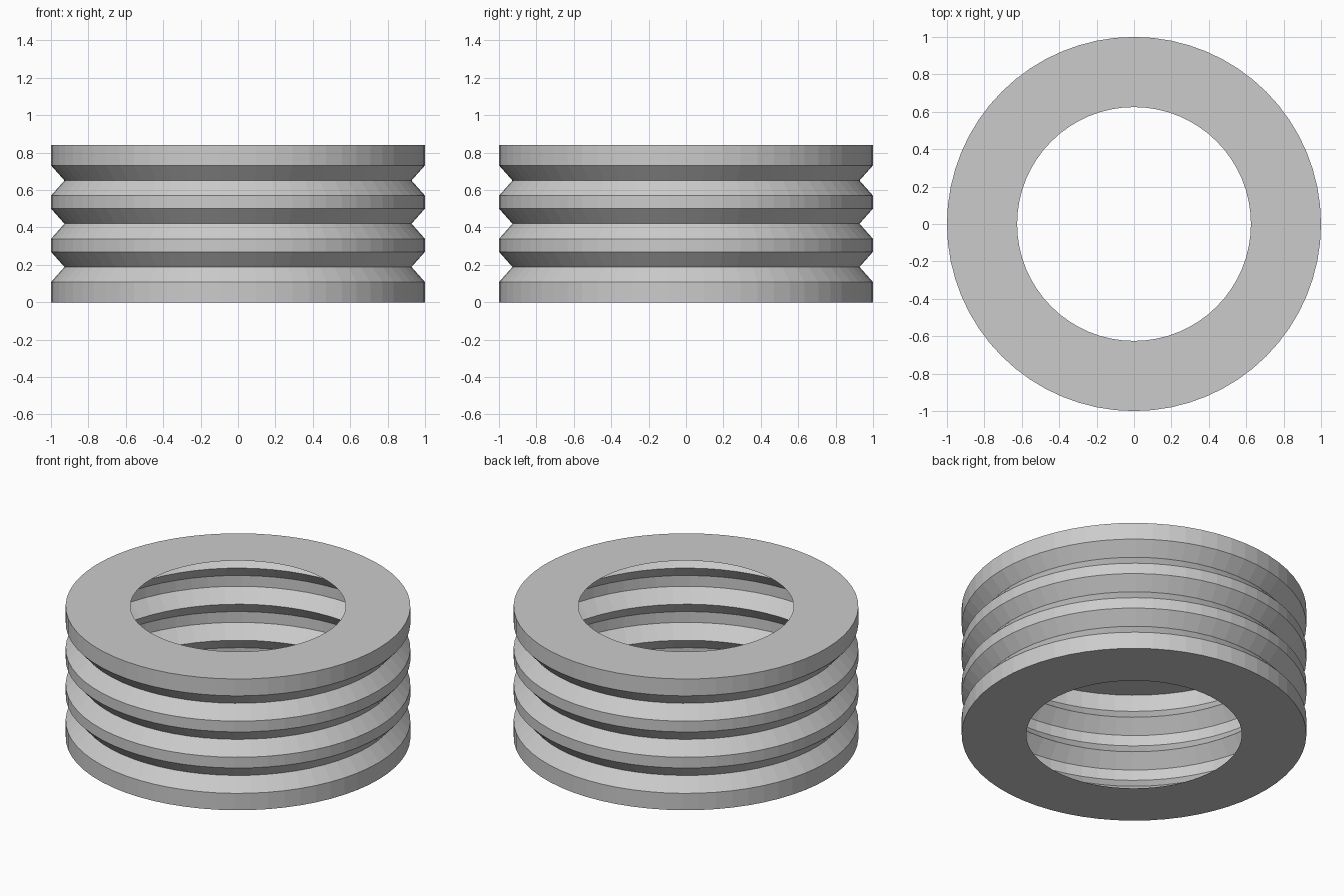
import bpy, bmesh, math
from mathutils import Vector

cube = bpy.data.objects.get("Cube")
if cube:
    bpy.data.objects.remove(cube, do_unlink=True)

SEGMENTS = 64
HEIGHT = 0.84
R_OUT, R_GROOVE, R_HOLE = 1.0, 0.928, 0.625
PITCH, HALF_GROOVE = 0.231, 0.081

# one plain grey material
grey = bpy.data.materials.new("light_grey")
grey.use_nodes = True
colour = (0.6, 0.6, 0.6, 1.0)
grey.diffuse_color = colour
grey.node_tree.nodes["Principled BSDF"].inputs["Base Color"].default_value = colour

# thin-walled profile: bottom flange, three V grooves, top flange
profile = [(R_HOLE, 0), (R_OUT, 0)]
for i in (-1, 0, 1):
    z = HEIGHT / 2 + i * PITCH
    profile += [(R_OUT, z - HALF_GROOVE), (R_GROOVE, z), (R_OUT, z + HALF_GROOVE)]
profile += [(R_OUT, HEIGHT), (R_HOLE, HEIGHT)]

# revolve the profile around the vertical axis
bm = bmesh.new()
verts = [bm.verts.new((r, 0, z)) for r, z in profile]
edges = [bm.edges.new(pair) for pair in zip(verts, verts[1:])]
bmesh.ops.spin(bm, geom=verts + edges, cent=(0, 0, 0), axis=(0, 0, 1),
               angle=math.tau, steps=SEGMENTS, use_duplicate=False)
bmesh.ops.remove_doubles(bm, verts=bm.verts, dist=0.0005)

# turn every face outward from the hollow inside of the wall
bm.normal_update()
for face in bm.faces:
    c = face.calc_center_median()
    ring = Vector((c.x, c.y, 0)).normalized() * 0.8
    if face.normal.dot(c - ring - Vector((0, 0, HEIGHT / 2))) < 0:
        face.normal_flip()

mesh = bpy.data.meshes.new("bellows_ring")
bm.to_mesh(mesh)
bm.free()
mesh.materials.append(grey)
bpy.context.collection.objects.link(bpy.data.objects.new("bellows_ring", mesh))
